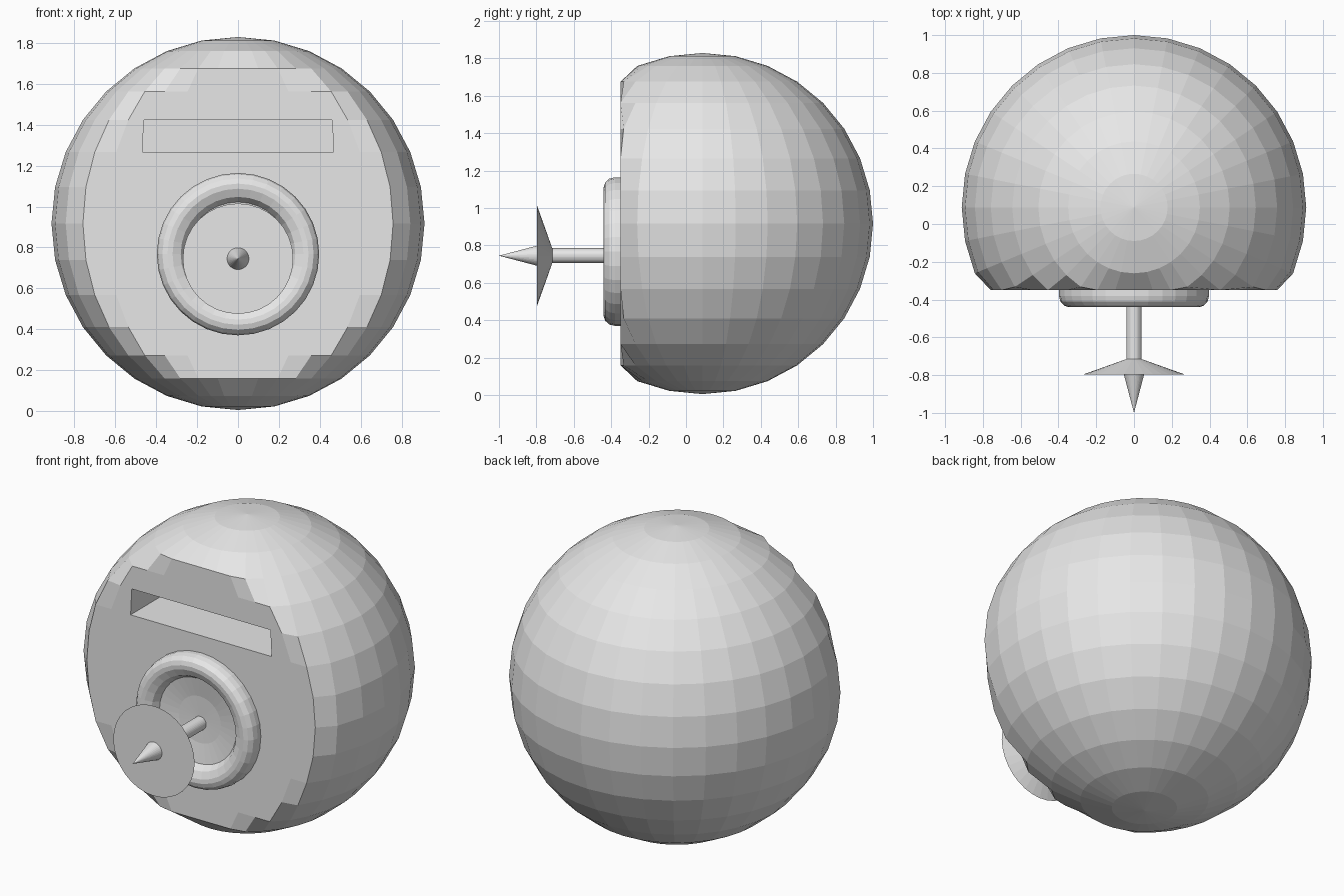
import bpy, bmesh, math
from mathutils import Vector

if "Cube" in bpy.data.objects:
    bpy.data.objects.remove(bpy.data.objects["Cube"])

grey = bpy.data.materials.new("light grey")
grey.diffuse_color = (0.8, 0.8, 0.8, 1)
grey.use_nodes = True
grey.node_tree.nodes["Principled BSDF"].inputs["Base Color"].default_value = grey.diffuse_color


def finish(bm, name):
    mesh = bpy.data.meshes.new(name)
    bm.to_mesh(mesh)
    bm.free()
    mesh.materials.append(grey)
    ob = bpy.data.objects.new(name, mesh)
    bpy.context.collection.objects.link(ob)
    return ob


def turned(name, profile, zc, seg=32):
    """Revolve (radius, y) points around the y axis at height zc."""
    bm = bmesh.new()
    rings = []
    for r, y in profile:
        if r == 0:
            rings.append([bm.verts.new((0, y, zc))] * seg)
        else:
            rings.append([bm.verts.new((r * math.sin(2 * math.pi * i / seg), y,
                                        zc + r * math.cos(2 * math.pi * i / seg)))
                          for i in range(seg)])
    for a, b in zip(rings, rings[1:]):
        for i in range(seg):
            j = (i + 1) % seg
            bm.faces.new(list(dict.fromkeys((a[i], a[j], b[j], b[i]))))
    bmesh.ops.recalc_face_normals(bm, faces=bm.faces)
    return finish(bm, name)


# Round body with its front pressed flat
R, CY, CZ, FRONT = 0.912, 0.088, 0.917, -0.35
bm = bmesh.new()
bmesh.ops.create_uvsphere(bm, u_segments=32, v_segments=16, radius=R)
bmesh.ops.translate(bm, verts=bm.verts, vec=(0, CY, CZ))
for v in bm.verts:
    v.co.y = max(v.co.y, FRONT)

# Slot sunk into the flat front
slot = []
for f in bm.faces:
    c = f.calc_center_median()
    if 1.28 < c.z < 1.42 and abs(c.x) < 0.46 and c.y < -0.3:
        slot.append(f)
for v in {v for f in slot for v in f.verts}:
    if v.co.z > 1.35 and abs(v.co.x) > 0.4:
        v.co.x = math.copysign(0.46, v.co.x)
bmesh.ops.inset_region(bm, faces=slot, thickness=0, depth=0, use_boundary=True)
for v in {v for f in slot for v in f.verts}:
    v.co += Vector((0, 0.35, 0))
finish(bm, "body")

# Rounded mounting ring with a shallow dish inside
turned("mounting_ring", [
    (0.397, -0.34), (0.397, -0.38), (0.39, -0.41), (0.37, -0.432), (0.345, -0.44),
    (0.32, -0.438), (0.28, -0.42), (0.255, -0.38), (0.14, -0.362), (0, -0.357)], 0.767)

# Rod, flared disc and pointed tip
turned("rod", [(0, -0.355), (0.04, -0.355), (0.04, -0.73), (0, -0.73)], 0.745)
turned("flared_disc", [(0, -0.715), (0.04, -0.715), (0.27, -0.797), (0, -0.797)], 0.745)
turned("pointed_tip", [(0, -0.79), (0.054, -0.795), (0, -1.0)], 0.745)
